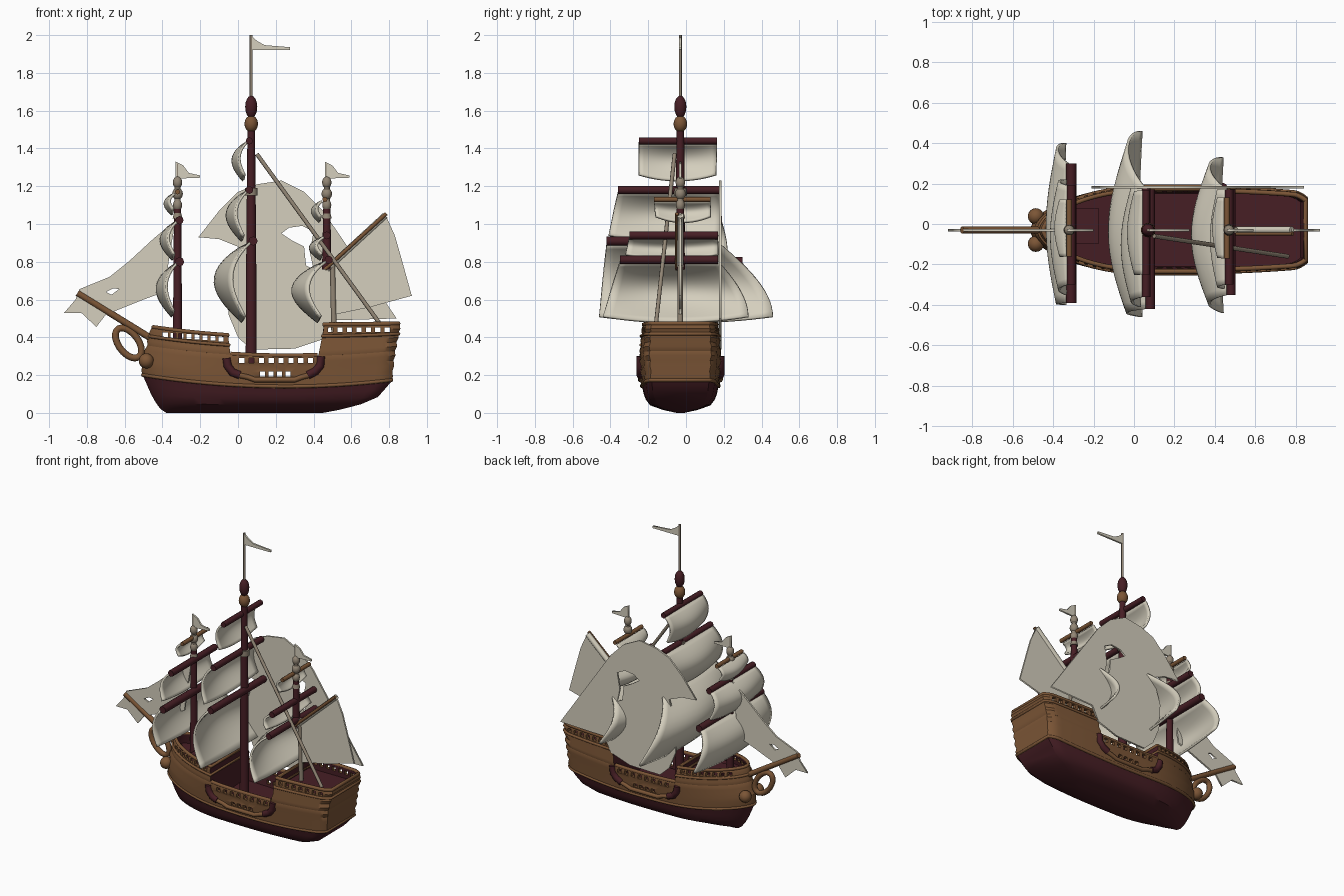
import bpy, bmesh, math
from mathutils import Vector

cube = bpy.data.objects.get("Cube")
if cube:
    bpy.data.objects.remove(cube)

MID = -0.03  # y of the ship's centre line


def material(name, rgb):
    m = bpy.data.materials.new(name)
    m.use_nodes = True
    m.diffuse_color = (*rgb, 1)
    m.node_tree.nodes["Principled BSDF"].inputs["Base Color"].default_value = (*rgb, 1)
    return m


WOOD = material("brown wood", (0.2, 0.092, 0.037))
DARK = material("dark red wood", (0.062, 0.013, 0.018))
CLOTH = material("pale canvas", (0.66, 0.62, 0.51))
ROPE = material("grey spar", (0.29, 0.24, 0.18))


def add(name, data, *mats):
    ob = bpy.data.objects.new(name, data)
    bpy.context.collection.objects.link(ob)
    for m in mats:
        data.materials.append(m)
    return ob


def finish(name, bm, *mats):
    bmesh.ops.recalc_face_normals(bm, faces=bm.faces)
    me = bpy.data.meshes.new(name)
    bm.to_mesh(me)
    bm.free()
    return add(name, me, *mats)


def lerp(table, v):
    for (a, fa), (b, fb) in zip(table, table[1:]):
        if v <= b:
            return fa + (fb - fa) * max(0, v - a) / (b - a)
    return table[-1][1]


def tube(name, pts, r, mat, closed=False):
    cu = bpy.data.curves.new(name, 'CURVE')
    cu.dimensions = '3D'
    cu.bevel_depth, cu.bevel_resolution, cu.use_fill_caps = r, 2, True
    sp = cu.splines.new('POLY')
    sp.points.add(len(pts) - 1)
    for p, c in zip(sp.points, pts):
        p.co = (*c, 1)
    sp.use_cyclic_u = closed
    return add(name, cu, mat)


def flat_cloth(name, y, *outlines):
    """Upright sheet in the x-z plane; later outlines are holes."""
    cu = bpy.data.curves.new(name, 'CURVE')
    cu.dimensions, cu.fill_mode, cu.extrude = '2D', 'BOTH', 0.006
    for pts in outlines:
        sp = cu.splines.new('POLY')
        sp.points.add(len(pts) - 1)
        for p, c in zip(sp.points, pts):
            p.co = (*c, 0, 1)
        sp.use_cyclic_u = True
    ob = add(name, cu, CLOTH)
    ob.rotation_euler.x = math.pi / 2
    ob.location.y = y


def turned(name, x, profile, mat, sides=16):
    """Lathe a (radius, z) profile around a mast axis."""
    bm = bmesh.new()
    vs = [bm.verts.new((x + r, MID, z)) for r, z in profile]
    es = [bm.edges.new(e) for e in zip(vs, vs[1:])]
    bmesh.ops.spin(bm, geom=vs + es, cent=(x, MID, 0), axis=(0, 0, 1),
                   angle=math.tau, steps=sides, use_merge=True)
    bmesh.ops.remove_doubles(bm, verts=bm.verts, dist=1e-4)
    return finish(name, bm, mat)


def bead(name, x, z, r, h, mat):
    turned(name, x, [(max(0.002, r * math.sin(math.pi * i / 8)), z - h * math.cos(math.pi * i / 8))
                     for i in range(9)], mat)


# Hull form: end positions and half width by level
BOW = [(0, -.38), (.02, -.42), (.07, -.46), (.13, -.5), (.2, -.51), (.3, -.48), (.42, -.45)]
STERN = [(0, .45), (.03, .62), (.07, .74), (.13, .81), (.3, .83), (.45, .855)]
HALF = [(0, .02), (.015, .09), (.04, .16), (.08, .19), (.13, .2), (.3, .213), (.45, .2)]
N = 36


def plan(s):
    bow = (1 - (1 - min(s / .4, 1)) ** 2) ** .6
    return bow * (1 - .12 * max(0, (s - .6) / .4) ** 2) * (1 - .14 * max(0, (s - .95) / .05) ** 2)


def sheer(x, lvl):
    rise = .06 * ((x - .25) / .75) ** 2 * min(1, lvl / .13)
    return rise * (1 - .85 * min(1, max(0, (lvl - .25) / .2))) if x > .25 else rise


def ring(lvl, off=0, lo=None, hi=None):
    xb, xs = lerp(BOW, lvl) - off, lerp(STERN, lvl) + off
    x0 = lerp(lo, lvl) if lo else xb
    x1 = lerp(hi, lvl) if hi else xs
    side = []
    for i in range(N):
        x = x0 + (x1 - x0) * (1 - math.cos(math.pi * i / (N - 1))) / 2
        s = min(1, max(0, (x - xb) / (xs - xb)))
        side.append((x, lerp(HALF, lvl) * plan(s) * (1 + off / .2), lvl + sheer(x, lvl)))
    return ([Vector((x, MID + w, z)) for x, w, z in side]
            + [Vector((x, MID - w, z)) for x, w, z in reversed(side)])


def loft(name, rows, lo=None, hi=None):
    """Rows are (level, outward offset, material index); cut ends are dark bulkheads."""
    bm = bmesh.new()
    rings = [[bm.verts.new(p) for p in ring(l, o, lo, hi)] for l, o, _ in rows]
    bulkheads = [i for i, cut in ((N - 1, hi), (2 * N - 1, lo)) if cut]
    for a, b, row in zip(rings, rings[1:], rows[1:]):
        for i in range(2 * N):
            j = (i + 1) % (2 * N)
            face = bm.faces.new((a[i], a[j], b[j], b[i]))
            face.material_index = 1 if i in bulkheads else row[2]
    bm.faces.new(rings[0]).material_index = 1
    bm.faces.new(rings[-1]).material_index = 1
    bmesh.ops.remove_doubles(bm, verts=bm.verts, dist=1e-5)
    return finish(name, bm, WOOD, DARK)


def planks(a, b, count):
    step = (b - a) / (2 * count)
    return [(a + step * i, .007 * (i % 2), 0) for i in range(1, 2 * count + 1)]


def well(top, floor):
    return [(top, -.018, 1), (floor, -.022, 1)]


AFT_EDGE = [(.1, .41), (.3, .425), (.45, .455)]
FORE_EDGE = [(.1, -.03), (.3, -.04), (.42, -.055)]
bottom = [(l, 0, 1) for l in (0, .015, .04, .07, .1, .13)]
parts = [
    loft("hull", bottom + planks(.13, .3, 3) + well(.3, .17)),
    loft("forecastle", [(.16, -.03, 1), (.29, -.03, 1), (.3, 0, 0)] + planks(.3, .4, 2) + well(.4, .335),
         hi=FORE_EDGE),
    loft("sterncastle", [(.16, -.03, 1), (.29, -.03, 1), (.3, 0, 0)] + planks(.3, .465, 3) + well(.465, .39),
         lo=AFT_EDGE)]

# Openings through the bulwarks
bm = bmesh.new()
holes = [(-.385 + .042 * i, .413 - .003 * i) for i in range(8)]
holes += [(.49 + .05 * i, .44) for i in range(7)]
holes += [(.02 + .052 * i, .277) for i in range(8)] + [(.13 + .045 * i, .205) for i in range(4)]
for x, z in holes:
    res = bmesh.ops.create_cube(bm, size=1)
    bmesh.ops.scale(bm, vec=(.027, 1, .026), verts=res['verts'])
    bmesh.ops.translate(bm, vec=(x, MID, z), verts=res['verts'])
cutter = finish("bulwark_cutter", bm)
cutter.hide_render = True
cutter.hide_set(True)
for ob in parts:
    mod = ob.modifiers.new("openings", 'BOOLEAN')
    mod.operation, mod.object, mod.solver = 'DIFFERENCE', cutter, 'EXACT'

# Rails
tube("forecastle_rail", ring(.402, -.006, hi=FORE_EDGE), .011, WOOD, True)
tube("sterncastle_rail", ring(.467, -.006, lo=AFT_EDGE), .012, WOOD, True)
tube("sterncastle_wale", ring(.405, .004, lo=AFT_EDGE), .009, WOOD, True)
tube("forecastle_wale", ring(.35, .004, hi=FORE_EDGE), .009, WOOD, True)
tube("main_wale", ring(.14, .002), .01, WOOD, True)
waist = ring(.303, -.008, [(0, -.04)], [(0, .42)])
for side, name in ((1, "left"), (-1, "right")):
    tube(name + "_waist_rail", waist[:N] if side > 0 else waist[N:], .012, WOOD)
    y = MID + side * .211
    tube(name + "_lower_rail", [(x, y, z) for x, z in
         ((0, .2), (.05, .19), (.09, .175), (.3, .175), (.34, .19), (.38, .2))], .014, WOOD)
    for end, pts in (("fore", ((-.06, .29), (-.055, .25), (-.03, .215), (.01, .2))),
                     ("aft", ((.44, .3), (.435, .25), (.41, .22), (.37, .2)))):
        tube(f"{name}_{end}_scroll", [(x, y, z) for x, z in pts], .022, DARK)
    # Bow knobs
    bpy.ops.mesh.primitive_uv_sphere_add(segments=16, ring_count=10, radius=.04,
                                         location=(-.485, MID + side * .068, .275))
    knob = bpy.context.object
    knob.name = name + "_bow_knob"
    knob.data.materials.append(WOOD)

# Deckhouse
bpy.ops.mesh.primitive_cube_add(size=1, location=(-.24, MID + .02, .35))
house = bpy.context.object
house.name, house.scale = "deckhouse", (.13, .18, .07)
house.data.materials.append(DARK)

# Bowsprit and scroll under it
tube("bowsprit", [(-.85, MID, .635), (-.42, MID, .37)], .018, WOOD)
tube("bow_scroll", [(-.58 + .06 * math.cos(a) - .035 * math.sin(a), MID, .37 + .08 * math.sin(a))
                    for a in (math.tau * i / 20 for i in range(20))], .018, WOOD, True)

# Masts, finials and flags
turned("main_mast", .07, [(.001, .17), (.03, .17), (.026, .9), (.02, 1.5), (.001, 1.5)], DARK)
turned("main_mast_collar", .07, [(.001, 1.15), (.034, 1.15), (.034, 1.19), (.001, 1.19)], ROPE)
bead("main_finial_ball", .07, 1.53, .036, .045, WOOD)
bead("main_finial_tip", .07, 1.62, .032, .06, DARK)
tube("main_flagpole", [(.07, MID, 1.65), (.07, MID, 2)], .008, ROPE)
flat_cloth("main_flag", MID, [(.066, 2), (.1, 1.97), (.14, 1.947), (.275, 1.936), (.275, 1.922), (.066, 1.922)])
for name, x, base in (("fore", -.32, .34), ("mizzen", .47, .76)):
    turned(name + "_mast", x, [(.001, base), (.025, base), (.019, 1.08), (.001, 1.08)], DARK)
    turned(name + "_top_mast", x, [(.001, 1.03), (.026, 1.03), (.016, 1.07), (.016, 1.2), (.001, 1.2)], ROPE)
    for z, r in ((1.1, .024), (1.16, .028), (1.22, .025)):
        bead(f"{name}_bead_{z:.2f}", x, z, r, .032, ROPE)
    tube(name + "_flagpole", [(x, MID, 1.2), (x, MID, 1.32)], .007, ROPE)
    flat_cloth(name + "_flag", MID, [(x - .01, 1.33), (x + .03, 1.31), (x + .06, 1.27),
                                     (x + .12, 1.257), (x + .12, 1.245), (x - .01, 1.24)])
tube("mizzen_lower_post", [(.51, MID, .38), (.5, MID, .82)], .015, ROPE)


def square_sail(name, x, top, y0, y1, foot, f0, f1, bulge, r, mat):
    tube(name + "_yard", [(x, y0, top), (x, y1, top)], r, mat)
    bm = bmesh.new()
    bmesh.ops.create_grid(bm, x_segments=16, y_segments=14, size=1)
    for v in bm.verts:
        u, t = v.co.x, (1 - v.co.y) / 2
        a, b = y0 + (f0 - y0) * t, y1 + (f1 - y1) * math.sin(t * math.pi / 2)
        belly = math.sin(math.pi * .95 * t ** .85) * (.5 + .5 * math.cos(u * math.pi / 2))
        v.co = (x - .015 - bulge * (belly + .08 * t), (a + b) / 2 + u * (b - a) / 2,
                top - .01 + (foot - top) * t + .03 * t * u * u)
    sail = finish(name + "_sail", bm, CLOTH)
    mod = sail.modifiers.new("thickness", 'SOLIDIFY')
    mod.thickness, mod.offset = .014, 0


# Square sails with their yards
square_sail("main_top", .06, 1.44, -.25, .165, 1.24, -.25, .16, .07, .019, DARK)
square_sail("main_middle", .06, 1.18, -.36, .175, .92, -.41, .18, .1, .021, DARK)
square_sail("main_course", .08, .91, -.42, .17, .49, -.46, .46, .18, .024, DARK)
square_sail("fore_top", -.32, 1.17, -.16, .12, 1.06, -.16, .12, .05, .014, WOOD)
square_sail("fore_middle", -.31, 1.02, -.3, .19, .82, -.35, .22, .08, .022, DARK)
square_sail("fore_course", -.31, .8, -.39, .3, .52, -.4, .4, .1, .025, DARK)
square_sail("mizzen_top", .46, 1.13, -.17, .13, 1.02, -.16, .13, .05, .014, WOOD)
square_sail("mizzen_middle", .47, .94, -.3, .17, .82, -.32, .17, .07, .021, DARK)
square_sail("mizzen_course", .48, .81, -.35, .17, .49, -.44, .33, .17, .022, DARK)

# Fore-and-aft sails
flat_cloth("jib", MID,
           [(-.33, 1.02), (-.45, .92), (-.58, .8), (-.68, .72), (-.84, .655), (-.86, .6), (-.92, .53), (-.83, .53),
            (-.75, .455), (-.7, .52), (-.6, .56), (-.5, .6), (-.39, .64), (-.36, .85)],
           [(-.7, .64), (-.66, .66), (-.63, .655), (-.67, .625)])
flat_cloth("torn_side_sail", .182,
           [(-.21, .93), (-.1, 1.07), (0, 1.17), (.1, 1.21), (.23, 1.23), (.35, 1.17), (.45, 1.07), (.84, .5),
            (.5, .49), (.45, .39), (.3, .34), (.07, .335), (0, .4), (-.05, .52), (-.06, .7), (0, .88), (-.1, .92)],
           [(.23, .95), (.27, .98), (.34, .99), (.4, .96), (.38, .85), (.4, .76), (.36, .78), (.35, .88), (.29, .91)])
flat_cloth("spanker", MID, [(.5, .78), (.78, 1.05), (.83, .94), (.87, .8), (.92, .62), (.7, .56), (.51, .52)])
tube("spanker_roll", [(.47, MID, .76), (.78, MID, 1.045)], .018, CLOTH)
tube("spanker_gaff", [(.46, MID - .018, .76), (.785, MID - .018, 1.055)], .01, WOOD)
tube("backstay", [(.1, -.06, 1.37), (.76, -.16, .46)], .011, ROPE)

# Smooth shading with sharp edges kept
bpy.ops.object.select_all(action='DESELECT')
for ob in bpy.context.scene.objects:
    if ob.type == 'MESH' and ob != cutter:
        ob.select_set(True)
        bpy.context.view_layer.objects.active = ob
bpy.ops.object.shade_smooth_by_angle(angle=math.radians(35))
